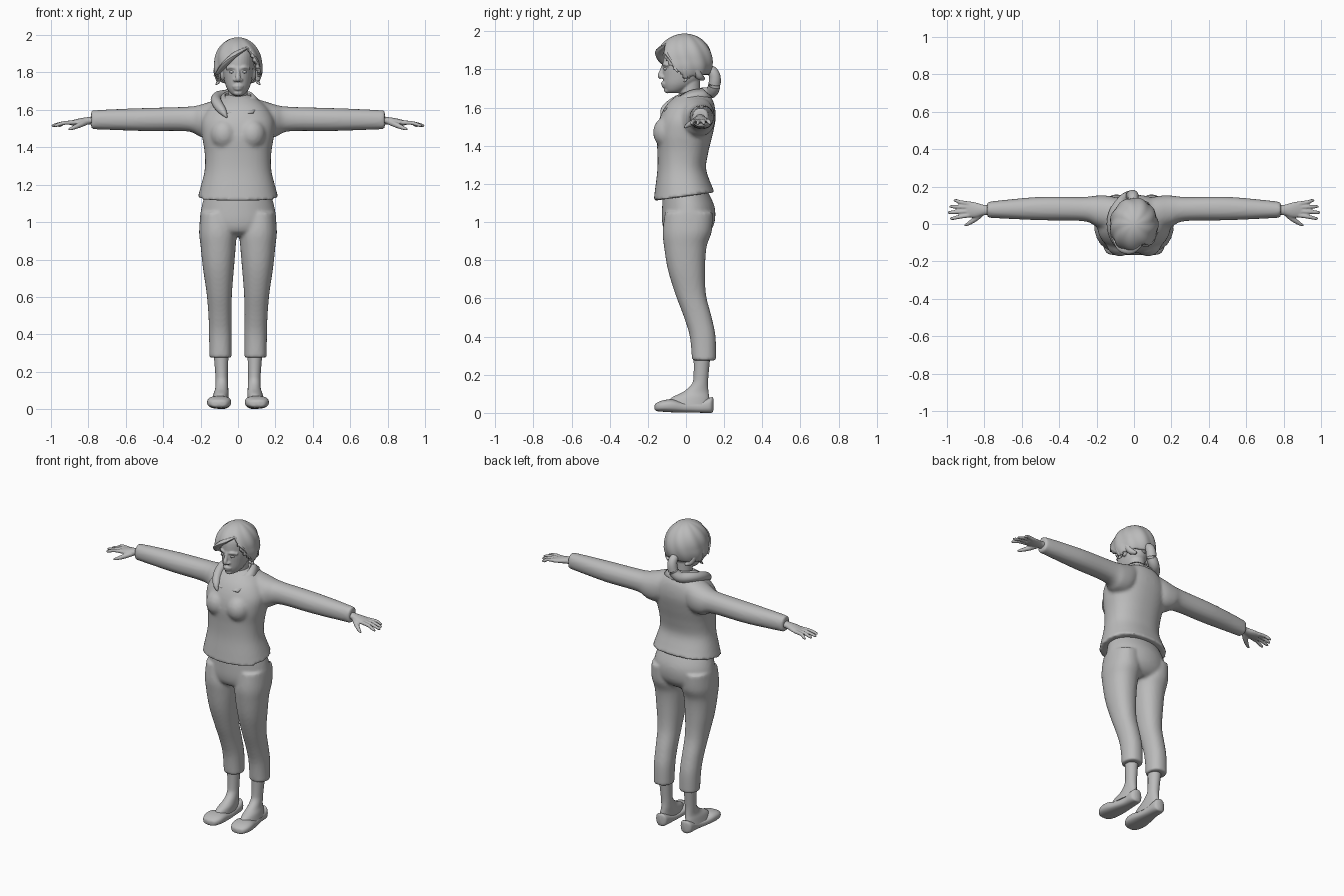
import bpy, bmesh, math
from mathutils import Vector

grey = bpy.data.materials.new("plain grey")
grey.diffuse_color = (0.5, 0.5, 0.5, 1)


def spline(rows, sub=5):
    """Smoothly resample a short list of equal-length tuples."""
    out = []
    for i in range(len(rows) - 1):
        a, b, c, d = rows[max(i - 1, 0)], rows[i], rows[i + 1], rows[min(i + 2, len(rows) - 1)]
        for k in range(sub):
            t = k / sub
            out.append([0.5 * (2 * q + (r - p) * t + (2 * p - 5 * q + 4 * r - s) * t * t
                               + (3 * q - p - 3 * r + s) * t ** 3) for p, q, r, s in zip(a, b, c, d)])
    return out + [list(rows[-1])]


def skin(bm, rings):
    """Bridge rings of points into a closed tube."""
    vs = [[bm.verts.new(p) for p in r] for r in rings]
    n = len(vs[0])
    for a, b in zip(vs, vs[1:]):
        for i in range(n):
            bm.faces.new((a[i], a[(i + 1) % n], b[(i + 1) % n], b[i]))
    bm.faces.new(vs[0][::-1])
    bm.faces.new(vs[-1])


def loft(bm, rows, axis, power=2.0, n=32, tilt=None):
    """rows: (position on axis, low/high of first cross axis, low/high of second)."""
    rings = []
    for t, a0, a1, b0, b1 in spline(rows):
        ring = []
        for i in range(n):
            w = 2 * math.pi * i / n
            c, s = math.cos(w), math.sin(w)
            u = (a0 + a1) / 2 + (a1 - a0) / 2 * math.copysign(abs(c) ** (2 / power), c)
            v = (b0 + b1) / 2 + (b1 - b0) / 2 * math.copysign(abs(s) ** (2 / power), s)
            p = {'x': (t, u, v), 'y': (u, t, v), 'z': (u, v, t)}[axis]
            ring.append(tilt(*p) if tilt else p)
        rings.append(ring)
    skin(bm, rings)


def tube(bm, rows, n=12, flat=1.0):
    """rows: (x, y, z, radius) along a path."""
    pts = spline(rows)
    rings = []
    for i, p in enumerate(pts):
        d = (Vector(pts[min(i + 1, len(pts) - 1)][:3]) - Vector(pts[max(i - 1, 0)][:3])).normalized()
        ref = Vector((0, 0, 1)) if abs(d.z) < 0.9 else Vector((0, 1, 0))
        s = d.cross(ref).normalized()
        u = s.cross(d)
        rings.append([Vector(p[:3]) + p[3] * (s * math.cos(2 * math.pi * k / n)
                      + u * flat * math.sin(2 * math.pi * k / n)) for k in range(n)])
    skin(bm, rings)


def ball(bm, centre, radii, seg=24):
    vs = bmesh.ops.create_uvsphere(bm, u_segments=seg, v_segments=seg // 2, radius=1)['verts']
    for v in vs:
        v.co = Vector([c + r * q for c, r, q in zip(centre, radii, v.co)])


def finish(name, bm, voxel=0, smooth=0, thick=0, mirror=False):
    bmesh.ops.recalc_face_normals(bm, faces=bm.faces)
    me = bpy.data.meshes.new(name)
    bm.to_mesh(me)
    bm.free()
    me.materials.append(grey)
    ob = bpy.data.objects.new(name, me)
    bpy.context.collection.objects.link(ob)
    if mirror:
        ob.modifiers.new("mirror", 'MIRROR')
    if thick:
        m = ob.modifiers.new("thickness", 'SOLIDIFY')
        m.thickness, m.offset = thick, 0
    if voxel:
        m = ob.modifiers.new("blend", 'REMESH')
        m.mode, m.voxel_size, m.use_smooth_shade = 'VOXEL', voxel, True
    if smooth:
        m = ob.modifiers.new("soften", 'SMOOTH')
        m.iterations, m.factor = smooth, 0.5
    bpy.context.view_layer.objects.active = ob
    ob.select_set(True)
    bpy.ops.object.shade_smooth_by_angle(angle=math.radians(45))
    ob.select_set(False)
    return ob


# Jacket: flared body, bust and sleeves blended together
def hem_tilt(x, y, z):
    return x, y, z + 0.14 * y * max(0, min(1, (1.3 - z) / 0.15))


bm = bmesh.new()
loft(bm, [(1.135, -.215, .215, -.17, .15), (1.19, -.20, .20, -.162, .13), (1.28, -.178, .178, -.15, .105),
          (1.37, -.178, .178, -.15, .118), (1.46, -.192, .192, -.155, .14), (1.54, -.195, .195, -.14, .155),
          (1.61, -.16, .16, -.105, .15), (1.655, -.11, .11, -.06, .13), (1.68, -.07, .07, -.02, .10)],
     'z', power=2.3, n=48, tilt=hem_tilt)
for s in (1, -1):
    ball(bm, (s * .075, -.095, 1.47), (.075, .078, .085))
    loft(bm, [(s * .06, .0, .13, 1.50, 1.665), (s * .13, -.035, .15, 1.45, 1.65), (s * .20, -.015, .152, 1.455, 1.628),
              (s * .27, .015, .145, 1.485, 1.617), (s * .5, .02, .145, 1.487, 1.61), (s * .68, .028, .13, 1.493, 1.603),
              (s * .785, .034, .118, 1.497, 1.597)], 'x', power=2.2)
finish("jacket", bm, voxel=.011, smooth=3)

# Collar: folded strip round the neck
bm = bmesh.new()
inner = spline([(0, .085, 1.695), (.045, .075, 1.695), (.07, .02, 1.685), (.055, -.05, 1.645), (.006, -.115, 1.575)])
outer = spline([(0, .135, 1.65), (.075, .11, 1.655), (.112, .02, 1.645), (.105, -.055, 1.615), (.08, -.118, 1.585)])
a = [bm.verts.new(p) for p in inner]
b = [bm.verts.new(p) for p in outer]
for i in range(len(a) - 1):
    bm.faces.new((a[i], a[i + 1], b[i + 1], b[i]))
finish("collar", bm, thick=.012, mirror=True)

# Trousers: hips and cropped legs
bm = bmesh.new()
loft(bm, [(1.17, -.17, .17, -.12, .11), (1.08, -.195, .195, -.125, .15), (1.0, -.205, .205, -.125, .15),
          (.95, -.19, .19, -.11, .125), (.925, -.13, .13, -.07, .09)], 'z', n=48)
for s in (1, -1):
    loft(bm, [(1.05, s * .03, s * .20, -.11, .14), (.95, s * .008, s * .208, -.122, .135),
              (.87, s * .012, s * .20, -.115, .108), (.75, s * .022, s * .187, -.095, .10),
              (.62, s * .032, s * .168, -.055, .105), (.5, s * .035, s * .158, -.01, .135),
              (.4, s * .034, s * .155, .02, .155), (.275, s * .035, s * .153, .032, .158)], 'z', power=2.2)
finish("trousers", bm, voxel=.01, smooth=3)

# Ankles, feet and flat shoes
for s, side in ((1, "left"), (-1, "right")):
    bm = bmesh.new()
    loft(bm, [(.32, s * .05, s * .132, .04, .13), (.2, s * .054, s * .122, .04, .118), (.15, s * .054, s * .12, .03, .115),
              (.11, s * .052, s * .122, -.015, .118), (.08, s * .05, s * .132, -.075, .122),
              (.045, s * .05, s * .14, -.11, .125)], 'z')
    finish(side + "_foot", bm)
    bm = bmesh.new()
    loft(bm, [(-.165, s * .09, s * .115, .02, .04), (-.155, s * .06, s * .145, .01, .052), (-.12, s * .04, s * .163, .006, .066),
              (-.07, s * .037, s * .163, .003, .07), (-.01, s * .042, s * .148, .002, .055), (.06, s * .048, s * .132, .001, .058),
              (.12, s * .05, s * .13, 0, .078), (.138, s * .06, s * .118, .003, .082), (.145, s * .078, s * .1, .02, .07)],
         'y', power=2.6)
    finish(side + "_shoe", bm)

# Hands: palm, four fingers and a thumb
for s, side in ((1, "left"), (-1, "right")):
    bm = bmesh.new()
    loft(bm, [(s * .75, .045, .105, 1.525, 1.57), (s * .80, .047, .102, 1.522, 1.562), (s * .845, .035, .115, 1.518, 1.555),
              (s * .885, .035, .122, 1.517, 1.545), (s * .90, .04, .118, 1.52, 1.54)], 'x', n=20)
    for y0, y1, tip in ((.047, .03, .985), (.068, .062, .997), (.09, .093, .987), (.109, .125, .965)):
        tube(bm, [(s * .88, y0, 1.532, .012), (s * .93, (y0 + y1) / 2, 1.53, .0105),
                  (s * (tip - .015), y1, 1.518, .009), (s * tip, y1, 1.514, .004)])
    tube(bm, [(s * .81, .06, 1.535, .015), (s * .845, .03, 1.52, .015), (s * .88, .005, 1.505, .011),
              (s * .905, -.008, 1.495, .006)])
    finish(side + "_hand", bm, voxel=.005, smooth=1)

# Head: skull, neck, nose, brows, lips, ears
bm = bmesh.new()
loft(bm, [(1.676, -.022, .022, -.097, -.03), (1.69, -.042, .042, -.108, .0), (1.72, -.062, .062, -.118, .05),
          (1.76, -.074, .074, -.121, .085), (1.82, -.082, .082, -.122, .10), (1.9, -.082, .082, -.115, .105),
          (1.95, -.055, .055, -.07, .065)], 'z')
loft(bm, [(1.56, -.075, .075, -.06, .10), (1.62, -.058, .058, -.04, .085), (1.67, -.052, .052, -.032, .075),
          (1.77, -.055, .055, -.035, .075)], 'z')
tube(bm, [(0, -.115, 1.83, .009), (0, -.126, 1.795, .011), (0, -.135, 1.768, .014), (0, -.128, 1.755, .010)])
tube(bm, [(-.026, -.11, 1.724, .006), (0, -.121, 1.727, .010), (.026, -.11, 1.724, .006)])
tube(bm, [(-.022, -.108, 1.714, .006), (0, -.118, 1.713, .010), (.022, -.108, 1.714, .006)])
ball(bm, (0, -.095, 1.69), (.025, .02, .015))
for s in (1, -1):
    ball(bm, (s * .015, -.124, 1.76), (.011, .012, .009))
    ball(bm, (s * .083, .01, 1.79), (.012, .022, .034))
    tube(bm, [(s * .012, -.117, 1.822, .008), (s * .035, -.113, 1.828, .009), (s * .06, -.09, 1.82, .008)])
finish("head", bm, voxel=.005, smooth=2)
bm = bmesh.new()
for s in (1, -1):
    ball(bm, (s * .032, -.107, 1.803), (.015, .011, .008), 16)
finish("eyes", bm)


# Hair: shell with a swept fringe and side parting
def hairline(x, y):
    fringe = 1.825 + .8 * (x + .08) if x < .05 else 1.93 - 2.4 * (x - .05)
    back = 1.755 + .15 * max(0, y)
    t = max(0, min(1, (y + .075) / .06))
    return fringe * (1 - t) + back * t


bm = bmesh.new()
ball(bm, (0, -.008, 1.845), (.118, .14, .135), 72)
bmesh.ops.delete(bm, geom=[v for v in bm.verts if v.co.z < hairline(v.co.x, v.co.y)], context='VERTS')
for v in bm.verts:
    drop = max(0, 1.85 - v.co.z)
    v.co.x *= 1 + 1.6 * drop
    w = math.atan2(v.co.y, v.co.x)
    v.co += Vector((v.co.x, v.co.y, 0)) * .025 * math.sin(9 * w + 25 * v.co.z)
finish("hair", bm, thick=.016)

# Loose locks at the fringe and sides
bm = bmesh.new()
tube(bm, [(.05, -.09, 1.935, .012), (-.01, -.135, 1.90, .024), (-.065, -.125, 1.85, .024), (-.105, -.075, 1.80, .014),
          (-.128, -.05, 1.785, .003)], flat=.6)
tube(bm, [(.05, -.10, 1.93, .010), (.088, -.095, 1.88, .016), (.105, -.06, 1.82, .016), (.128, -.045, 1.785, .003)], flat=.6)
for s in (1, -1):
    tube(bm, [(s * .105, -.01, 1.85, .02), (s * .112, -.01, 1.80, .018), (s * .105, .0, 1.755, .012), (s * .118, -.01, 1.735, .003)])
    tube(bm, [(s * .09, .05, 1.80, .024), (s * .08, .07, 1.765, .02), (s * .06, .095, 1.75, .008)])
finish("hair_locks", bm)

# Ponytail: tied at the back and drawn forward over one shoulder
bm = bmesh.new()
tube(bm, [(0, .09, 1.79, .02), (-.005, .13, 1.795, .026), (-.005, .15, 1.765, .03), (-.015, .148, 1.715, .032),
          (-.05, .13, 1.68, .032), (-.10, .07, 1.672, .03), (-.118, .0, 1.655, .028), (-.105, -.065, 1.625, .027),
          (-.08, -.112, 1.59, .02), (-.06, -.13, 1.56, .004)], n=16)
finish("ponytail", bm)
